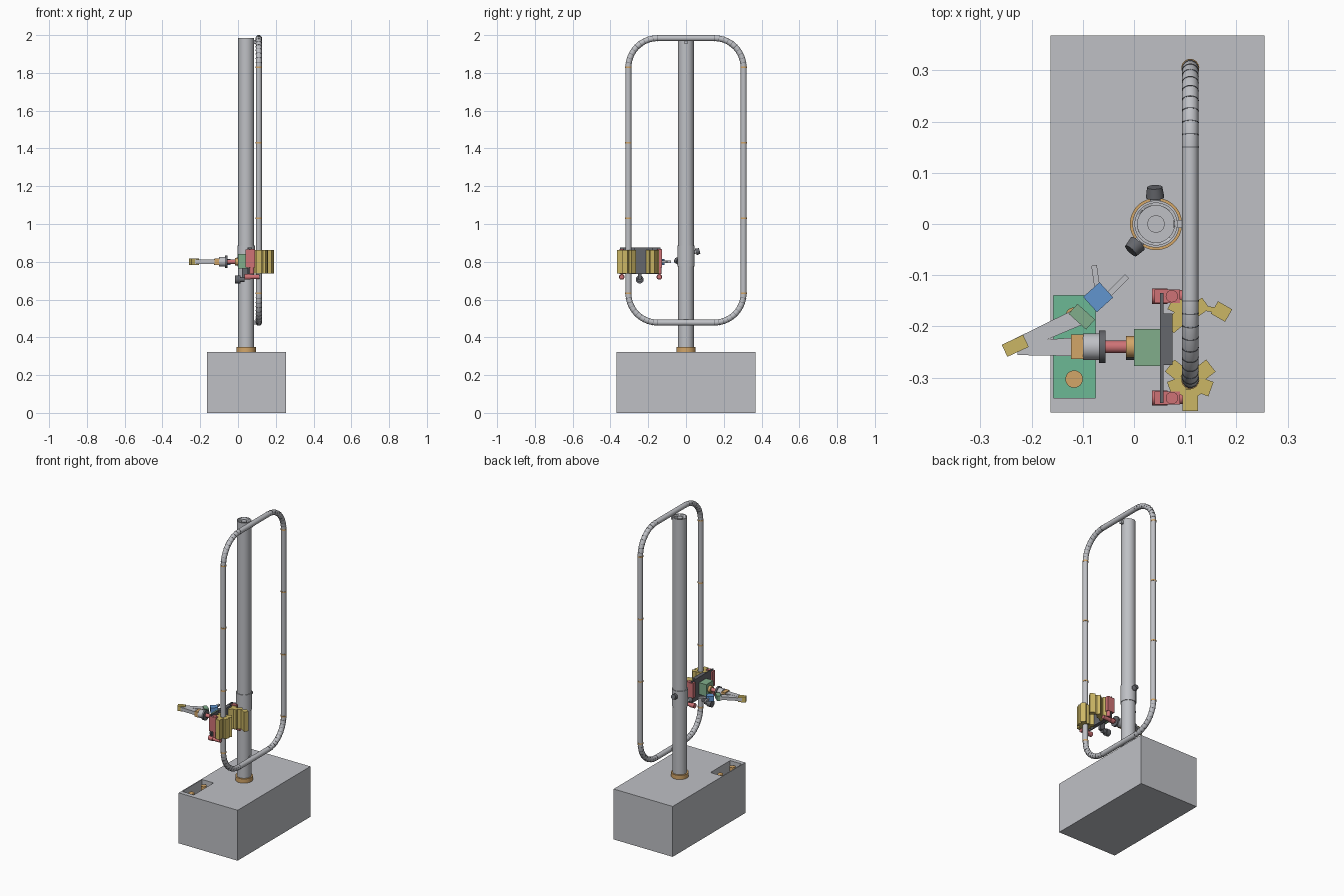
import bpy
from math import sin, cos, pi, radians, atan2, hypot
from mathutils import Vector

cube = bpy.data.objects.get("Cube")
if cube:
    bpy.data.objects.remove(cube, do_unlink=True)


def material(name, r, g, b):
    m = bpy.data.materials.new(name)
    m.use_nodes = True
    m.diffuse_color = (r, g, b, 1)
    m.node_tree.nodes["Principled BSDF"].inputs["Base Color"].default_value = (r, g, b, 1)
    return m


GREY = material("light_grey", .52, .53, .56)
DARK = material("dark_grey", .13, .135, .15)
ORANGE = material("orange", .65, .38, .14)
YELLOW = material("yellow", .60, .47, .13)
RED = material("red", .62, .17, .18)
BOARD = material("board_green", .15, .48, .30)
SAGE = material("sage_green", .22, .42, .26)
BLUE = material("blue", .12, .30, .62)


def finish(ob, name, mat, smooth=False):
    ob.name = name
    ob.data.materials.clear()
    ob.data.materials.append(mat)
    if smooth:
        bpy.ops.object.shade_smooth_by_angle(angle=radians(35))
    return ob


def box(name, lo, hi, mat, turn=0):
    """Box between two corners, turned about its own vertical axis."""
    lo, hi = Vector(lo), Vector(hi)
    bpy.ops.mesh.primitive_cube_add(size=1, location=(lo + hi) / 2, rotation=(0, 0, radians(turn)))
    ob = bpy.context.object
    ob.scale = hi - lo
    return finish(ob, name, mat)


def block(name, x, y, z, length, width, height, mat, turn=0):
    half = Vector((length, width, height)) / 2
    c = Vector((x, y, z))
    return box(name, c - half, c + half, mat, turn)


def rod(name, start, end, r, mat, r_end=None, sides=32):
    """Cylinder or cone from start to end."""
    start, end = Vector(start), Vector(end)
    d = end - start
    bpy.ops.mesh.primitive_cone_add(vertices=sides, radius1=r, radius2=r if r_end is None else r_end,
                                    depth=d.length, location=(start + end) / 2,
                                    rotation=d.to_track_quat('Z', 'Y').to_euler())
    return finish(bpy.context.object, name, mat, True)


def cut(ob, cutter):
    mod = ob.modifiers.new("cut", 'BOOLEAN')
    mod.operation = 'DIFFERENCE'
    mod.solver = 'EXACT'
    mod.object = cutter
    bpy.context.view_layer.objects.active = ob
    bpy.ops.object.modifier_apply(modifier="cut")
    bpy.data.objects.remove(cutter, do_unlink=True)


# Base cabinet with an open bay
base = box("base_box", (-.163, -.368, 0), (.255, .368, .323), GREY)
cut(base, box("bay_cutter", (-.157, -.34, .24), (-.075, -.14, .4), GREY))
box("bay_floor", (-.157, -.34, .238), (-.075, -.14, .245), BOARD)
for i, y in enumerate((-.303, -.18)):
    rod(f"bay_post_{i}", (-.117, y, .24), (-.117, y, .31), .017, ORANGE)

# Hollow mast with a collar and clamp sleeve
PX = .043
mast = rod("mast", (PX, 0, .32), (PX, 0, 1.985), .042, GREY, sides=48)
cut(mast, rod("mast_cutter", (PX, 0, 1.95), (PX, 0, 2.1), .036, GREY, sides=48))
rod("mast_core", (PX, 0, 1.94), (PX, 0, 1.98), .017, GREY)
rod("mast_collar", (PX, 0, .322), (PX, 0, .35), .051, ORANGE, sides=48)
rod("clamp_sleeve", (PX, 0, .775), (PX, 0, .885), .046, GREY, sides=48)
for i, (angle, z) in enumerate(((92, .85), (227, .80))):
    a = radians(angle)

    def out(r, rise=0):
        return (PX + r * cos(a), r * sin(a), z + rise)
    rod(f"clamp_screw_{i}", out(.04), out(.056, .004), .010, GREY)
    rod(f"clamp_knob_{i}", out(.052, .002), out(.072, .008), .018, DARK, .015, 16)

# Rounded loop track
TX, R, HALF, BOTTOM, TOP, BEND = .11, .016, .305, .478, 1.984, .155
STEPS = 10
corners = ((1, TOP - BEND, 0), (-1, TOP - BEND, 90), (-1, BOTTOM + BEND, 180), (1, BOTTOM + BEND, 270))
path = []
for side, cz, first in corners:
    for k in range(STEPS + 1):
        a = radians(first + 90 * k / STEPS)
        p = Vector((TX, side * (HALF - BEND) + BEND * cos(a), cz + BEND * sin(a)))
        path.append(p)
        # thin joint lines in the flexible bends
        t = Vector((0, -sin(a), cos(a))) * .001
        rod("bend_joint", p - t, p + t, R + .0005, DARK, sides=24)
curve = bpy.data.curves.new("loop_track", 'CURVE')
curve.dimensions = '3D'
curve.bevel_depth = R
curve.bevel_resolution = 5
spline = curve.splines.new('POLY')
spline.points.add(len(path) - 1)
for point, p in zip(spline.points, path):
    point.co = (*p, 1)
spline.use_cyclic_u = True
track = bpy.data.objects.new("loop_track", curve)
bpy.context.collection.objects.link(track)
bpy.ops.object.select_all(action='DESELECT')
track.select_set(True)
bpy.context.view_layer.objects.active = track
bpy.ops.object.convert(target='MESH')
finish(bpy.context.object, "loop_track", GREY, True)

for side in (-1, 1):
    for z in (.633, 1.03, 1.43, 1.829):
        rod("track_joint", (TX, side * HALF, z - .004), (TX, side * HALF, z + .004), R + .0015, ORANGE)
for z in (BOTTOM, TOP - .02):
    box("track_bracket", (.077, -.008, z - .01), (.102, .008, z + .01), GREY)

# Carriage plate and control box
box("carriage_plate", (.051, -.35, .735), (.058, -.135, .875), DARK)
box("control_box", (.0, -.277, .765), (.051, -.205, .84), SAGE)
box("carriage_back", (.058, -.275, .735), (.075, -.175, .875), DARK)
rod("sensor_body", (-.016, -.245, .706), (.012, -.245, .706), .021, DARK)
rod("sensor_rear", (.012, -.245, .706), (.035, -.245, .706), .014, DARK)
box("sensor_mount", (.02, -.255, .706), (.055, -.235, .775), DARK)

# Drive motors and hinges
for y in (-.34, -.141):
    rod("motor", (.035, y, .72), (.065, y, .72), .015, RED)
    rod("motor_shaft_housing", (.06, y, .72), (.115, y, .72), .012, RED)
    rod("hinge_pin", (.074, y, .735), (.074, y, .868), .012, RED)
    box("hinge_block", (.04, y - .013, .77), (.09, y + .013, .865), RED)

# Closed gripper around the track
GZ, GH = .80, .126
shell = rod("closed_gripper_shell", (TX, -.308, GZ - GH / 2), (TX, -.308, GZ + GH / 2), .032, YELLOW, sides=16)
cut(shell, rod("shell_cutter", (TX, -.305, .6), (TX, -.305, 1), .0175, YELLOW))
for angle in (-90, 38, 142, 200, -20):
    a = radians(angle)
    reach = .036 if angle in (-90, 38, 142) else .028
    block("closed_gripper_jaw", TX + reach * cos(a), -.308 + reach * sin(a), GZ,
          .042 if angle == -90 else .03, .03, GH, YELLOW, angle)

# Open gripper beside it
for x, y, length, width, turn in ((.082, -.19, .036, .03, 40), (.085, -.16, .03, .028, -25),
                                  (.128, -.163, .03, .026, 35), (.152, -.167, .03, .010, -10),
                                  (.171, -.171, .032, .028, -30), (.106, -.178, .03, .03, 0)):
    block("open_gripper_jaw", x, y, GZ, length, width, GH, YELLOW, turn)

# Shoulder of the arm
AY, AZ = -.24, .80
for name, x0, x1, r, mat in (("shoulder_nut", -.016, 0, .021, ORANGE),
                             ("shoulder_shaft", -.058, -.014, .012, RED),
                             ("shoulder_disc", -.068, -.056, .032, DARK),
                             ("shoulder_hub", -.1, -.066, .026, GREY)):
    rod(name, (x0, AY, AZ), (x1, AY, AZ), r, mat)
block("shoulder_joint", -.111, AY, AZ, .025, .048, .034, ORANGE)


def link(name, start, end, w0, w1, height):
    """Tapered flat arm link between two plan points."""
    dx, dy = end[0] - start[0], end[1] - start[1]
    ob = block(name, (start[0] + end[0]) / 2, (start[1] + end[1]) / 2, AZ,
               hypot(dx, dy), w0, height, GREY, atan2(dy, dx) * 180 / pi)
    for v in ob.data.vertices:
        if v.co.x > 0:
            v.co.y *= w1 / w0


# Folded arm and hand
link("upper_arm", (-.12, -.24), (-.228, -.243), .036, .026, .022)
link("forearm", (-.232, -.238), (-.105, -.18), .026, .034, .02)
block("elbow_joint", -.232, -.238, AZ, .046, .026, .034, YELLOW, 25)
block("wrist_joint", -.102, -.181, AZ, .046, .026, .032, SAGE, -42)
block("hand", -.07, -.143, AZ, .043, .04, .032, BLUE, 42)
link("finger_left", (-.055, -.143), (-.014, -.102), .011, .011, .012)
link("finger_right", (-.071, -.13), (-.078, -.081), .011, .011, .012)
